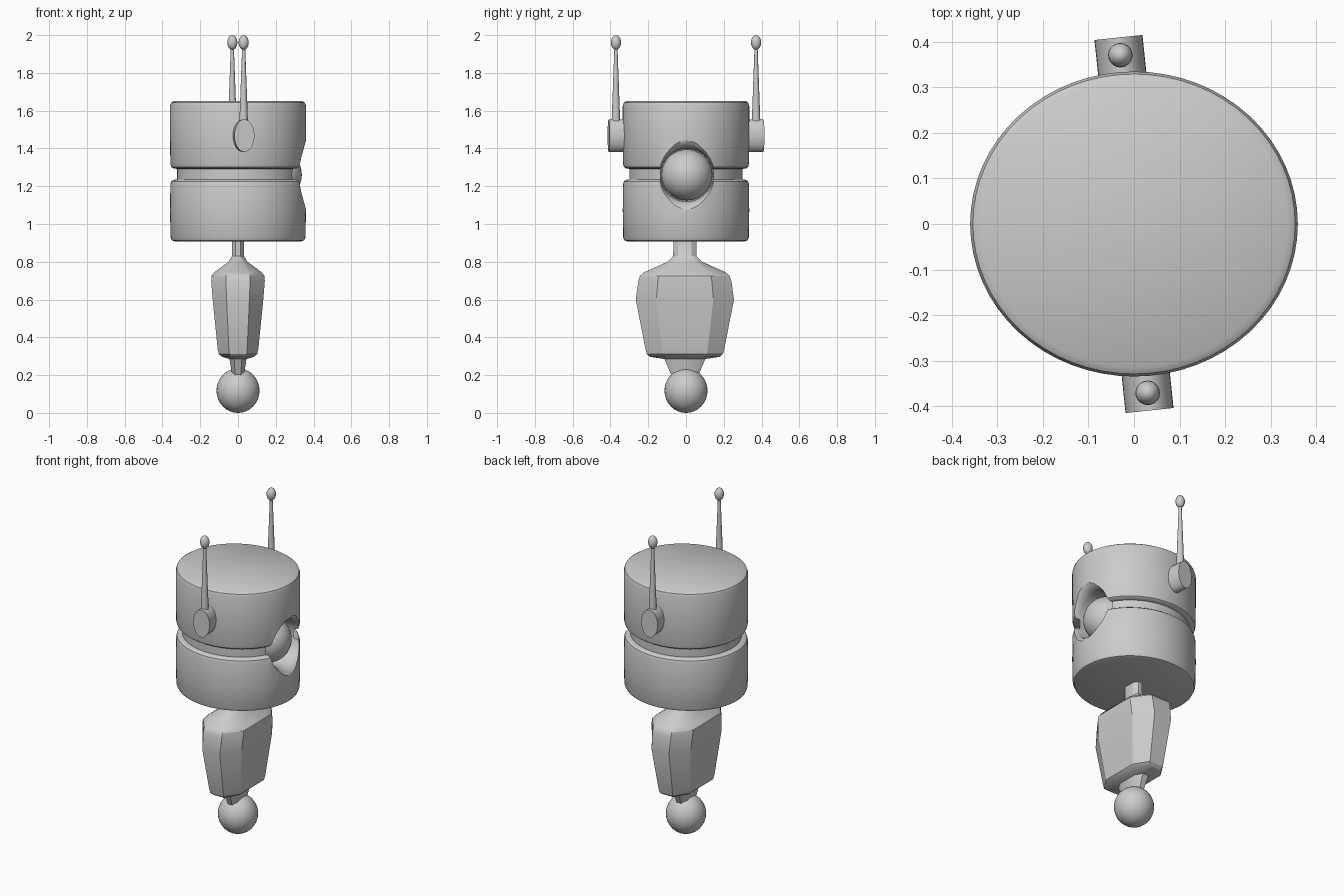
import bpy, bmesh, math
from mathutils import Matrix, Vector

if "Cube" in bpy.data.objects:
    bpy.data.objects.remove(bpy.data.objects["Cube"])


def loft(name, rings, angle=35):
    """Skin a list of equal-length rings and cap both ends."""
    bm = bmesh.new()
    loops = [[bm.verts.new(p) for p in ring] for ring in rings]
    n = len(loops[0])
    for a, b in zip(loops, loops[1:]):
        for i in range(n):
            j = (i + 1) % n
            bm.faces.new((a[i], a[j], b[j], b[i]))
    bm.faces.new(loops[0][::-1])
    bm.faces.new(loops[-1])
    bmesh.ops.recalc_face_normals(bm, faces=bm.faces[:])
    me = bpy.data.meshes.new(name)
    bm.to_mesh(me)
    bm.free()
    ob = bpy.data.objects.new(name, me)
    bpy.context.collection.objects.link(ob)
    smooth(ob, angle)
    return ob


def smooth(ob, angle=35):
    bpy.ops.object.select_all(action='DESELECT')
    bpy.context.view_layer.objects.active = ob
    ob.select_set(True)
    bpy.ops.object.shade_smooth_by_angle(angle=math.radians(angle))


def turned(name, profile, sx=1, sy=1, n=48, matrix=None, angle=35):
    """Revolve (radius, z) points about z, with an elliptical section."""
    m = matrix or Matrix()
    rings = [[m @ Vector((r * sx * math.cos(2 * math.pi * i / n),
                          r * sy * math.sin(2 * math.pi * i / n), z))
              for i in range(n)] for r, z in profile]
    return loft(name, rings, angle)


def ball(name, loc, scale, seg=32):
    bpy.ops.mesh.primitive_uv_sphere_add(segments=seg, ring_count=seg // 2,
                                         radius=1, location=loc)
    ob = bpy.context.object
    ob.name = name
    ob.scale = scale
    smooth(ob, 60)
    return ob


# Drum head with a groove around the middle
head = turned("head", [
    (.335, .908), (.350, .913), (.357, .928), (.36, 1.07), (.358, 1.21),
    (.353, 1.226), (.342, 1.234), (.322, 1.236), (.322, 1.292),
    (.342, 1.294), (.353, 1.302), (.358, 1.318), (.36, 1.45), (.36, 1.625),
    (.354, 1.642), (.338, 1.652)], sy=.335 / .36, n=64)

# Flared eye socket cut into the +x side
along_x = Matrix.Translation((0, .005, 1.26)) @ Matrix.Rotation(math.pi / 2, 4, 'Y')
cutter = turned("socket_cutter", [(.138, .19), (.141, .30), (.147, .325),
                                  (.16, .345), (.185, .362), (.20, .45)],
                matrix=along_x)
cutter.hide_render = True
mod = head.modifiers.new("socket", 'BOOLEAN')
mod.operation = 'DIFFERENCE'
mod.solver = 'EXACT'
mod.object = cutter
bpy.context.view_layer.objects.active = head
bpy.ops.object.modifier_apply(modifier=mod.name)
bpy.data.objects.remove(cutter)
smooth(head, 35)

# Eye
ball("eye", (.203, .005, 1.26), (.135, .135, .135), 40)

# Ears and antennas, repeated by a half turn
for side, turn in (("front", 0), ("back", math.pi)):
    spin = Matrix.Rotation(turn, 4, 'Z')
    ear_m = (spin @ Matrix.Translation((.03, -.37, 1.468))
             @ Matrix.Rotation(math.radians(6), 4, 'Z')
             @ Matrix.Rotation(math.pi / 2, 4, 'X'))
    turned(side + "_ear", [(1, -.075), (1, .04)], sx=.053, sy=.086, n=32,
           matrix=ear_m)
    base = spin @ Vector((.03, -.371, 0))
    turned(side + "_antenna", [(.026, 1.50), (.022, 1.56), (.008, 1.94)],
           n=16, matrix=Matrix.Translation(base))
    ball(side + "_antenna_tip", (base.x, base.y, 1.961), (.027, .027, .039), 20)


# Faceted torso with upper and lower necks
def section(z, hx, hy):
    a, b = hx * .45, hy * .58
    y0 = -.006
    return [Vector((x, y + y0, z)) for x, y in (
        (hx, -b), (hx, b), (a, hy), (-a, hy),
        (-hx, b), (-hx, -b), (-a, -hy), (a, -hy))]


loft("torso", [section(*s) for s in (
    (.19, .030, .068), (.285, .045, .108), (.297, .085, .185),
    (.312, .102, .202), (.34, .108, .209), (.60, .134, .260),
    (.70, .142, .246), (.725, .140, .238), (.745, .125, .215),
    (.80, .050, .092), (.83, .032, .062), (.93, .030, .060))], 32)

# Foot ball
ball("foot_ball", (0, 0, .118), (.114, .114, .118), 32)
